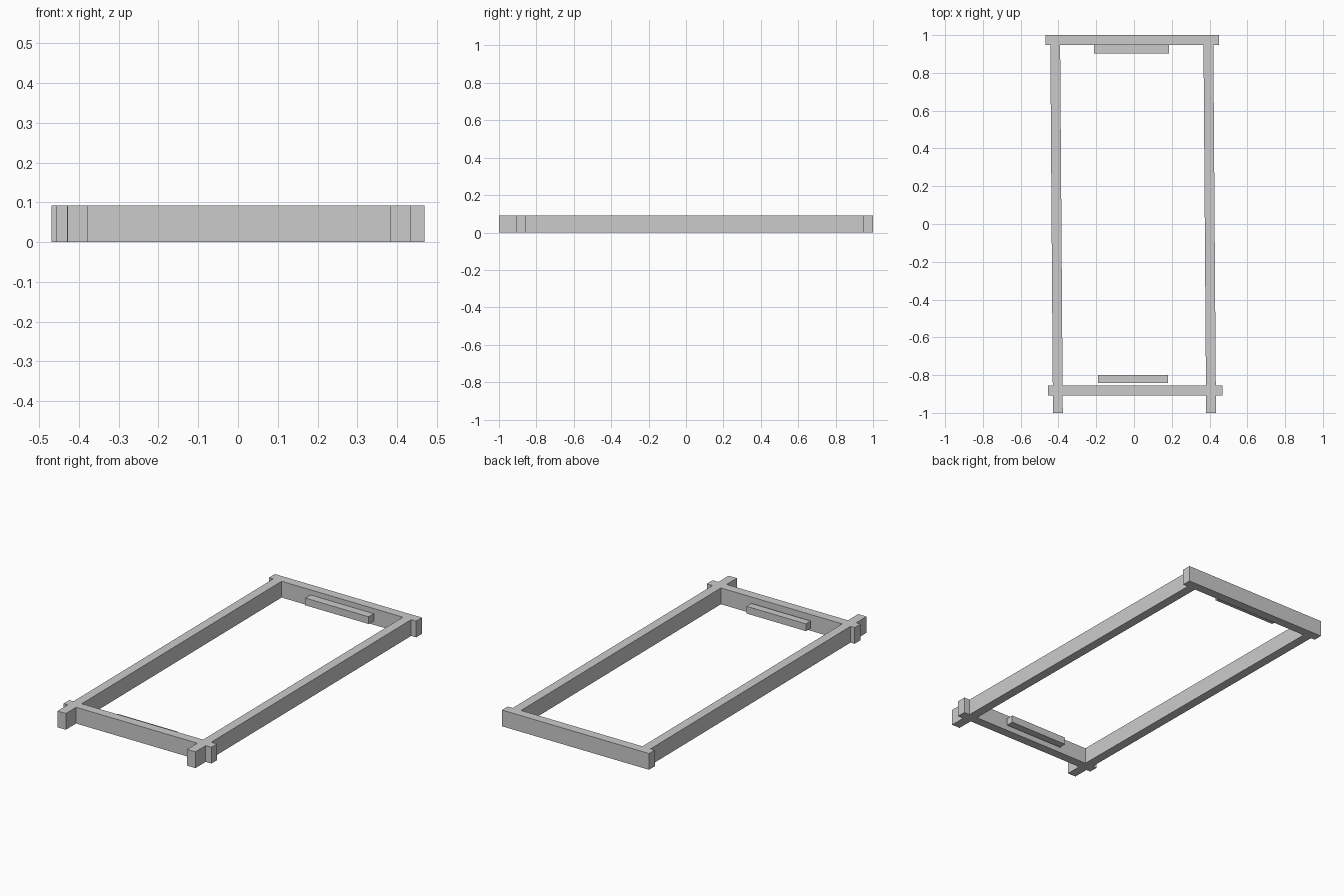
import bpy
import bmesh

if "Cube" in bpy.data.objects:
    bpy.data.objects.remove(bpy.data.objects["Cube"])

HEIGHT = 0.092


def prism(name, outline, z0, z1):
    """Extrude a counter-clockwise plan outline from z0 up to z1."""
    bm = bmesh.new()
    face = bm.faces.new([bm.verts.new((x, y, z0)) for x, y in outline])
    top = bmesh.ops.extrude_face_region(bm, geom=[face])
    verts = [v for v in top["geom"] if isinstance(v, bmesh.types.BMVert)]
    bmesh.ops.translate(bm, verts=verts, vec=(0, 0, z1 - z0))
    bmesh.ops.recalc_face_normals(bm, faces=bm.faces)
    mesh = bpy.data.meshes.new(name)
    bm.to_mesh(mesh)
    bm.free()
    obj = bpy.data.objects.new(name, mesh)
    bpy.context.collection.objects.link(obj)
    return obj


def box(name, x0, x1, y0, y1, z0=0.0, z1=HEIGHT):
    return prism(name, [(x0, y0), (x1, y0), (x1, y1), (x0, y1)], z0, z1)


# Long side rails, slightly skewed, running past the front beam
for name, front_x, back_x in (("left_rail", -0.429, -0.443),
                              ("right_rail", 0.382, 0.368)):
    w = 0.052
    prism(name, [(front_x, -1.0), (front_x + w, -1.0),
                 (back_x + w, 0.948), (back_x, 0.948)], 0.0, HEIGHT)

# Cross beams
box("back_beam", -0.469, 0.451, 0.948, 1.0)
box("front_beam", -0.456, 0.469, -0.908, -0.856)

# Small cleats on the inner side of each beam
box("back_cleat", -0.211, 0.186, 0.902, 0.948, 0.022, 0.063)
box("front_cleat", -0.190, 0.181, -0.843, -0.800, 0.022, 0.063)
